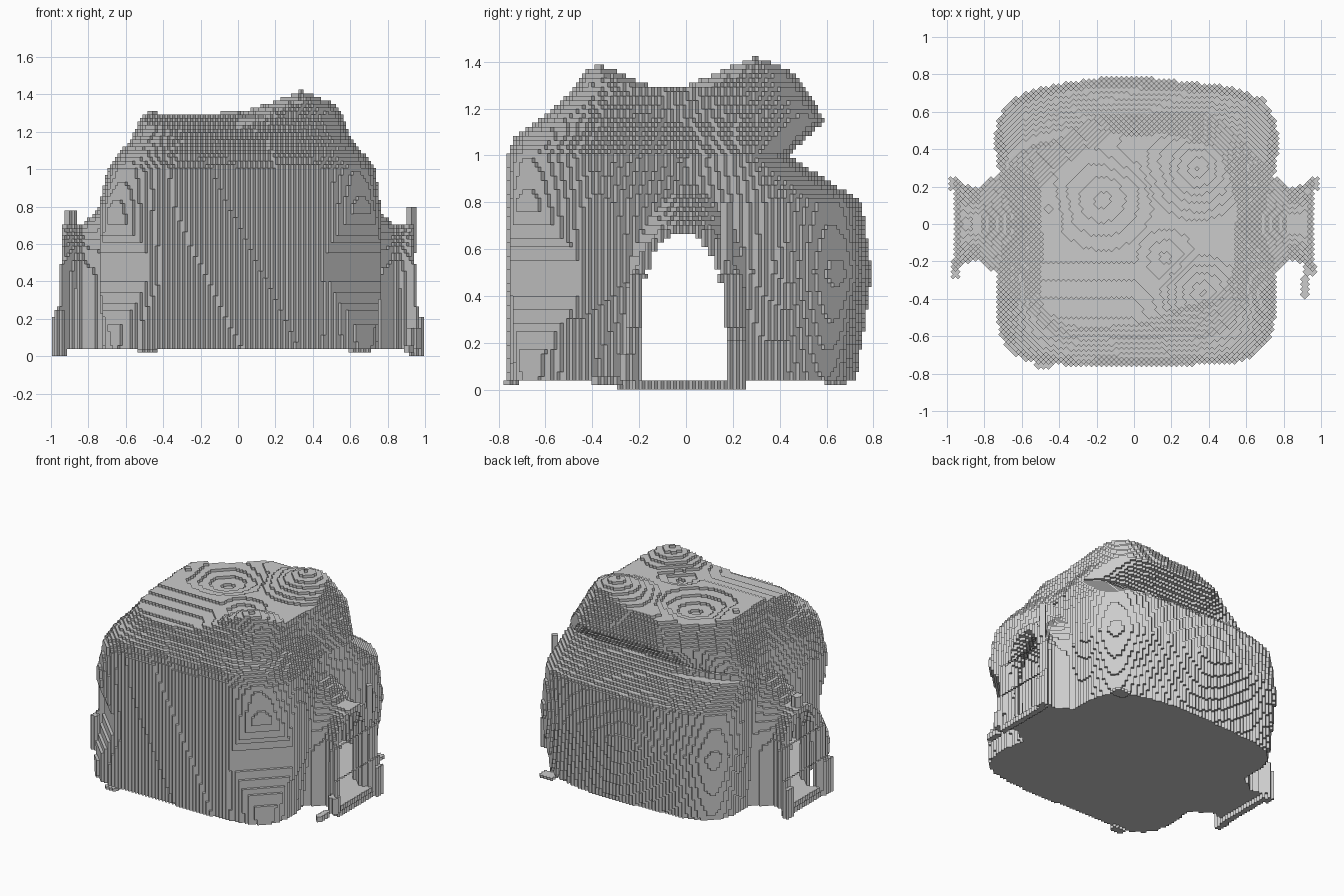
import bpy
import math

if "Cube" in bpy.data.objects:
    bpy.data.objects.remove(bpy.data.objects["Cube"])

S = 0.019                      # block edge; the block grid is turned 45 degrees about z
R2 = math.sqrt(0.5)
FLOOR = 2                      # index of the floor layer

# outline of the rock by height: z, x min, x max, y min, y max, corner sharpness
PROFILE = [
    (0.00, -.72, .74, -.75, .71, 6.5),
    (0.50, -.75, .78, -.75, .78, 6.0),
    (0.80, -.74, .76, -.75, .74, 6.0),
    (1.00, -.69, .73, -.75, .43, 5.5),
    (1.08, -.64, .67, -.72, .51, 5.0),
    (1.15, -.58, .61, -.62, .59, 4.5),
    (1.28, -.50, .55, -.47, .50, 5.0),
    (1.45, -.44, .45, -.38, .38, 6.0),
]


def outline(z):
    for a, b in zip(PROFILE, PROFILE[1:]):
        if z <= b[0]:
            t = (z - a[0]) / (b[0] - a[0])
            return [p + (q - p) * t for p, q in zip(a, b)][1:]
    return PROFILE[-1][1:]


def cone(x, y, cx, cy, r):
    return max(0, 1 - math.hypot(x - cx, y - cy) / r)


def top_height(x, y):
    h = (1.285 + .135 * cone(x, y, .34, .30, .32) + .10 * cone(x, y, .37, -.37, .24)
         - .07 * cone(x, y, -.17, .13, .28) - .05 * cone(x, y, .17, -.18, .16)
         + .02 * cone(x, y, -.46, .08, .15) + .03 * cone(x, y, .0, .40, .2))
    h -= max(0, -.58 * (x + .48) + .815 * (y - .22))           # back left slope
    return h - .2 * max(0, -.2 - y) * min(1, max(0, (.2 - x) / .2))


def in_rock(x, y, z, o):
    x0, x1, y0, y1, n = o
    if z > .95 and x < -.18:                       # overhang fades out on the left
        y1 += (min(y1, .45) - y1) * min(1, (-.18 - x) / .25)
    if z < 1:
        y1 *= 1 - .09 * (x / .7) ** 2              # bowed back
    if y < 0:                                      # front corners pinched at mid height
        if (abs(x) - y) * R2 > .97 - .115 * math.exp(-((z - .47) / .25) ** 2):
            return False
    lim = x1 if x > 0 else -x0
    waist = math.exp(-y * y / .06)                 # hollow around and above each doorway
    lim -= waist * .07 * min(1, max(0, (1.27 - z) / .3))
    lim += .008 * math.sin(9 * y + 5 * z)
    u = abs(x) / lim
    v = y / y1 if y > 0 else y / y0
    v /= 1 + .01 * math.sin(8 * x + 4 * z)
    if u >= 1 or v >= 1:
        return False
    return u ** n + v ** n < 1 and (z < .85 or z < top_height(x, y))


def in_porch(x, y, z):
    a = abs(x)
    if a < .5 or a > .97 - .06 * z:
        return False
    rise = max(0, .82 - a)
    top = .71 + rise
    if z > top:
        return False
    half = .2 + rise * .8 + max(0, a - .88) * .7
    if z > .4:                                     # arched roof
        half *= math.sqrt(1 - ((z - .4) / (top - .4)) ** 2)
    return abs(y) < half


def in_doorway(x, y, z):
    if abs(x) < .85:
        return False
    if z < .36:
        return -.195 < y < .165
    return ((y + .015) / .17) ** 2 + ((z - .36) / .31) ** 2 < 1


# solid block set
solid, spot = set(), {}
N = 54
for i in range(-N, N):
    for j in range(-N, N):
        x, y = (i + j + 1) * S * R2, (j - i) * S * R2
        if abs(x) < 1 and abs(y) < .82:
            spot[i, j] = (x, y)
for k in range(FLOOR, 76):
    z = (k + .5) * S
    o = outline(z)
    for (i, j), (x, y) in spot.items():
        if in_rock(x, y, z, o) or in_porch(x, y, z):
            solid.add((i, j, k))


# ragged bits: thin thresholds, porch spikes and chips
def add_blocks(x0, x1, y0, y1, z0, z1):
    for (i, j), (x, y) in spot.items():
        if x0 < x < x1 and y0 < y < y1:
            solid.update((i, j, k) for k in range(round(z0 / S), round(z1 / S)))


for side in (-1, 1):
    a, b = sorted((side * .925, side * .96))
    add_blocks(a, b, -.22, .22, 0, .04)
    a, b = sorted((side * .95, side * .985))
    add_blocks(a, b, .18, .25, 0, .20)
add_blocks(.91, .95, .16, .20, .55, .79)
add_blocks(-.92, -.86, -.04, .04, .68, .77)
add_blocks(-.97, -.94, -.29, -.2, 0, .25)
add_blocks(.91, .97, -.27, -.22, .04, .16)
add_blocks(.89, .94, -.39, -.27, .02, .06)
add_blocks(-.53, -.43, -.77, -.72, .02, .04)
add_blocks(.60, .70, .60, .68, .02, .04)

# outer skin only: the rock is hollow and its two doorways stay open
SIDES = {
    (1, 0, 0): [(1, 0, 0), (1, 1, 0), (1, 1, 1), (1, 0, 1)],
    (-1, 0, 0): [(0, 0, 0), (0, 0, 1), (0, 1, 1), (0, 1, 0)],
    (0, 1, 0): [(0, 1, 0), (0, 1, 1), (1, 1, 1), (1, 1, 0)],
    (0, -1, 0): [(0, 0, 0), (1, 0, 0), (1, 0, 1), (0, 0, 1)],
    (0, 0, 1): [(0, 0, 1), (1, 0, 1), (1, 1, 1), (0, 1, 1)],
    (0, 0, -1): [(0, 0, 0), (0, 1, 0), (1, 1, 0), (1, 0, 0)],
}
verts, faces, ids = [], [], {}
for i, j, k in solid:
    door = k >= FLOOR and in_doorway(*spot[i, j], (k + .5) * S)
    for d, corners in SIDES.items():
        if (i + d[0], j + d[1], k + d[2]) in solid or (door and d[2] == 0):
            continue
        face = []
        for a, b, c in corners:
            key = (i + a, j + b, k + c)
            if key not in ids:
                ids[key] = len(verts)
                p, q, r = key
                verts.append(((p + q) * S * R2, (q - p) * S * R2, r * S))
            face.append(ids[key])
        faces.append(face)

mesh = bpy.data.meshes.new("hollow_rock")
mesh.from_pydata(verts, [], faces)
mesh.update()
rock = bpy.data.objects.new("hollow_rock", mesh)
bpy.context.collection.objects.link(rock)
